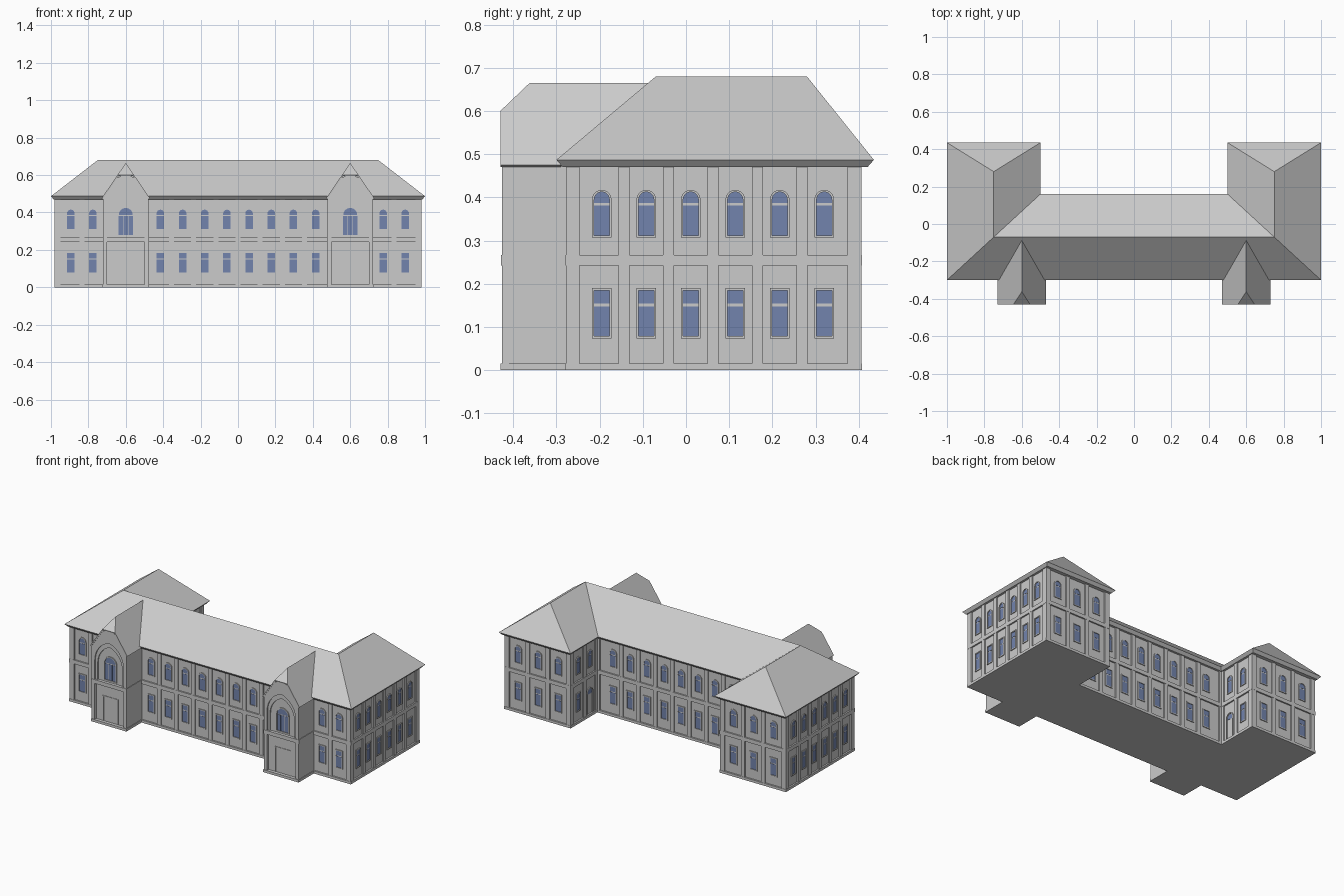
import bpy, bmesh, math
from mathutils import Vector

if "Cube" in bpy.data.objects:
    bpy.data.objects.remove(bpy.data.objects["Cube"])


def material(name, rgb):
    m = bpy.data.materials.new(name)
    m.use_nodes = True
    m.diffuse_color = (*rgb, 1)
    m.node_tree.nodes["Principled BSDF"].inputs["Base Color"].default_value = (*rgb, 1)
    return m


STONE = material("grey stone", (0.6, 0.6, 0.6))
GLASS = material("blue glass", (0.17, 0.23, 0.42))
parts = {}


def part(name):
    return parts.setdefault(name, bmesh.new())


# A wall plane is (axis it faces along, position, outward sign)
def place(wall, u, v, w):
    axis, pos, sign = wall
    d = pos + sign * w
    return Vector((u, d, v)) if axis == "y" else Vector((d, u, v))


def prism(name, wall, pts, w0, w1):
    """Solid extruded outwards from a wall."""
    bm = part(name)
    a = [bm.verts.new(place(wall, u, v, w0)) for u, v in pts]
    b = [bm.verts.new(place(wall, u, v, w1)) for u, v in pts]
    bm.faces.new(a)
    bm.faces.new(b)
    for i in range(len(a)):
        j = (i + 1) % len(a)
        bm.faces.new((a[i], a[j], b[j], b[i]))


def ring(name, wall, outer, inner, w0, w1):
    """Frame between two outlines with equal point counts."""
    bm = part(name)
    loops = [[bm.verts.new(place(wall, u, v, w)) for u, v in pts]
             for pts, w in ((outer, w0), (outer, w1), (inner, w1), (inner, w0))]
    n = len(outer)
    for k in range(4):
        p, q = loops[k], loops[(k + 1) % 4]
        for i in range(n):
            j = (i + 1) % n
            bm.faces.new((p[i], p[j], q[j], q[i]))


def rect(u0, u1, v0, v1):
    return [(u0, v0), (u1, v0), (u1, v1), (u0, v1)]


def arch(c, hw, z0, spring, top, n=6):
    """Round arch, or pointed when the rise exceeds the half width."""
    h = top - spring
    r = (h * h + hw * hw) / (2 * hw)
    end = math.atan2(h, r - hw)
    side = [(hw - r + r * math.cos(end * i / n), spring + r * math.sin(end * i / n))
            for i in range(n + 1)]
    pts = [(hw, z0)] + side + [(-x, z) for x, z in side[-2::-1]] + [(-hw, z0)]
    return [(c + x, z) for x, z in pts]


def window(wall, c, k, upper):
    a, b = 0.0225 * k, 0.0175 * k
    if upper:
        top = 0.395
        ring("window_surrounds", wall, arch(c, a, 0.307, top, top + a),
             arch(c, b, 0.312, top, top + b), 0, 0.005)
        prism("window_panes", wall, rect(c - b, c + b, 0.312, 0.381), 0, 0.001)
        prism("window_panes", wall, arch(c, b, 0.387, top, top + b), 0, 0.001)
    else:
        ring("window_surrounds", wall, rect(c - a, c + a, 0.073, 0.19),
             rect(c - b, c + b, 0.079, 0.184), 0, 0.005)
        prism("window_panes", wall, rect(c - b, c + b, 0.079, 0.148), 0, 0.001)
        prism("window_panes", wall, rect(c - b, c + b, 0.154, 0.184), 0, 0.001)


def facade(wall, u0, u1, bays, k=1.0, doors=()):
    """Plinth, band, pilasters and two rows of windows."""
    prism("plinth", wall, rect(u0 - .01, u1 + .01, 0, 0.016), 0, 0.01)
    prism("floor_band", wall, rect(u0 - .009, u1 + .009, 0.243, 0.267), 0, 0.009)
    mids = [(p + q) / 2 for p, q in zip(bays, bays[1:])]
    spans = [(m - .013, m + .013) for m in mids]
    spans += [(u0 - .008, u0 + .024), (u1 - .024, u1 + .008)]
    for p, q in spans:
        prism("pilasters", wall, rect(p, q, 0, 0.47), 0, 0.008)
    for c in bays:
        window(wall, c, k, True)
        if c in doors:
            ring("side_doors", wall, arch(c, .03, .016, .15, .18),
                 arch(c, .024, .016, .15, .174), 0, 0.005)
            prism("window_panes", wall, arch(c, .02, .14, .15, .17), 0, 0.001)
        else:
            window(wall, c, k, False)


def plan(x, y0, y1, xi, yi):
    return [(-x, y0), (x, y0), (x, y1), (xi, y1), (xi, yi), (-xi, yi), (-xi, y1), (-x, y1)]


# Main walls: U-shaped block
bm = part("walls")
low, high = [[bm.verts.new((x, y, z)) for x, y in plan(.972, -.27, .398, .528, .132)]
             for z in (0, .475)]
bm.faces.new(low)
bm.faces.new(high)
for i in range(8):
    j = (i + 1) % 8
    bm.faces.new((low[i], low[j], high[j], high[i]))

# Facades on every side
half = [0.059, 0.178, 0.296, 0.415]
row = [-x for x in reversed(half)] + half
facade(("y", -.27, -1), -.972, .972, [-.894, -.776] + row + [.776, .894], 1.15)
facade(("y", .132, 1), -.528, .528, row, 1.15)
for s in (1, -1):
    facade(("x", s * .972, s), -.27, .398, [-.195 + .103 * i for i in range(6)])
    facade(("x", s * .528, -s), .132, .398, [.205, .32], 1, (.205,))
    ends = sorted((s * .528, s * .972))
    facade(("y", .398, 1), *ends, sorted(s * x for x in (.61, .75, .89)), 1.15)

# Hipped roof with sloping eaves underneath
bm = part("main_roof")
soffit = [bm.verts.new((x, y, .47)) for x, y in plan(.985, -.285, .42, .515, .145)]
eave = [bm.verts.new((x, y, .487)) for x, y in plan(1, -.3, .435, .5, .16)]
rl, rr, sr, sl = [bm.verts.new(p) for p in
                  ((-.75, -.07, .68), (.75, -.07, .68), (.75, .28, .68), (-.75, .28, .68))]
e = eave
for f in ((e[0], e[1], rr, rl), (e[1], e[2], sr, rr), (e[2], e[3], sr), (e[3], e[4], rr, sr),
          (e[4], e[5], rl, rr), (e[5], e[6], sl, rl), (e[6], e[7], sl), (e[7], e[0], rl, sl)):
    bm.faces.new(f)
bm.faces.new(soffit)
for i in range(8):
    j = (i + 1) % 8
    bm.faces.new((soffit[i], soffit[j], eave[j], eave[i]))

# Two gabled porches on the front
PITCH = .19 / .13


def gable(x):
    return min(.595, .655 - PITCH * abs(x))


for c in (-.6, .6):
    wall = ("y", -.41, -1)
    t = .06 / PITCH
    prism("porch_walls", wall, [(c - .12, 0), (c + .12, 0), (c + .12, gable(.12)),
                                (c + t, .595), (c - t, .595), (c - .12, gable(.12))], 0, -.21)
    prism("porch_plinth", wall, rect(c - .124, c + .124, 0, .016), -.14, .02)
    prism("porch_band", wall, rect(c - .122, c + .122, .243, .267), 0, .018)
    for s in (1, -1):
        prism("porch_pilasters", wall, rect(c + s * .11 - .01, c + s * .11 + .01, .016, .243), 0, .016)
        side = ("x", c + s * .12, s)
        prism("porch_side_band", side, rect(-.428, -.27, .243, .267), 0, .003)
        prism("porch_corner_strips", side, rect(-.426, -.41, .016, .48), -.02, .001)
    # Gable face with a tall pointed opening and a stepped inner arch
    inner = arch(0, .1, .267, .39, .52, 8)
    outer = [(x * 1.2, z if z == .267 else gable(x * 1.2)) for x, z in inner]
    ring("porch_gable", wall, [(c + x, z) for x, z in outer], [(c + x, z) for x, z in inner], 0, .016)
    ring("porch_arch_trim", wall, arch(c, .1, .267, .39, .52, 8),
         arch(c, .085, .267, .375, .49, 8), 0, .008)
    # Shallow door frame
    ring("porch_door", wall, rect(c - .054, c + .054, .016, .175),
         rect(c - .048, c + .048, .016, .169), 0, .003)
    # Large window: three lights below a fanlight
    ring("porch_window_surrounds", wall, arch(c, .045, .275, .385, .43, 8),
         arch(c, .039, .281, .385, .424, 8), 0, .006)
    for k in (-1, 0, 1):
        u = c + k * .0265
        prism("window_panes", wall, rect(u - .0115, u + .0115, .281, .381), 0, .001)
    prism("window_panes", wall, arch(c, .037, .386, .387, .424, 8), 0, .001)
    # Clipped gable roof running back into the main roof
    bm = part("porch_roofs")
    front, back = [bm.verts.new((c, y, .665)) for y in (-.362, -.085)]
    sides = []
    for s in (-1, 1):
        v = [bm.verts.new((c + s * x, y, z)) for x, y, z in
             ((.13, -.43, .475), (.0445, -.43, .6), (.13, -.29, .475))]
        f = [v[0], v[2], back, front, v[1]]
        bm.faces.new(f if s > 0 else f[::-1])
        sides.append(v[1])
    bm.faces.new((sides[0], sides[1], front))

# Turn the collected parts into objects
for name, bm in parts.items():
    if name != "porch_roofs":
        bmesh.ops.recalc_face_normals(bm, faces=bm.faces)
    mesh = bpy.data.meshes.new(name)
    bm.to_mesh(mesh)
    bm.free()
    mesh.materials.append(GLASS if name == "window_panes" else STONE)
    obj = bpy.data.objects.new(name, mesh)
    bpy.context.collection.objects.link(obj)
    if name == "porch_roofs":
        mod = obj.modifiers.new("thickness", "SOLIDIFY")
        mod.thickness = .008
        mod.offset = -1
